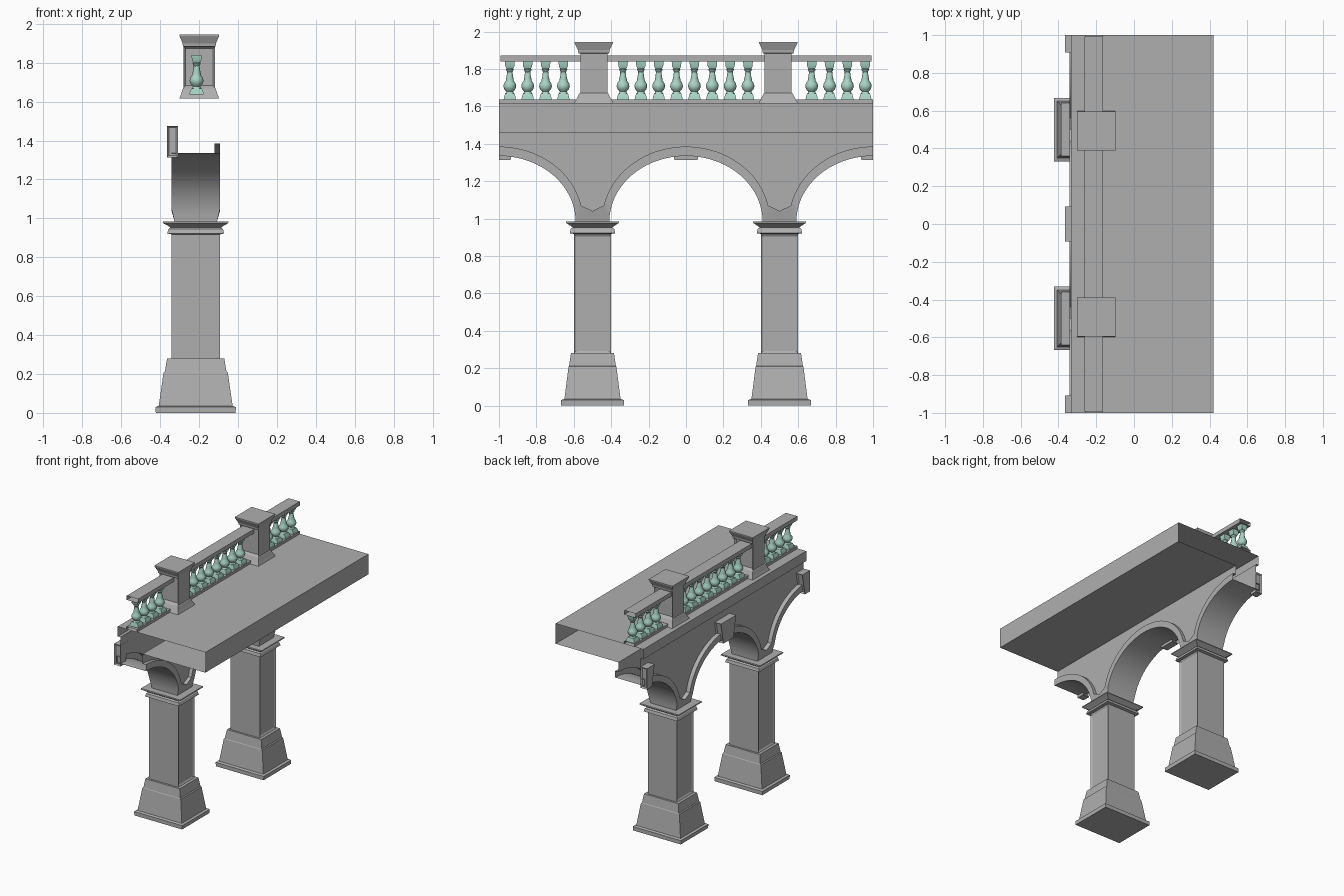
import bpy, bmesh, math

if "Cube" in bpy.data.objects:
    bpy.data.objects.remove(bpy.data.objects["Cube"])


def material(name, rgb):
    m = bpy.data.materials.new(name)
    m.diffuse_color = (*rgb, 1)
    m.use_nodes = True
    m.node_tree.nodes["Principled BSDF"].inputs["Base Color"].default_value = m.diffuse_color
    return m


stone = material("dark_stone", (.43, .43, .43))
green = material("pale_green", (.40, .66, .56))


def make_object(name, bm, mat=stone, smooth=False):
    bmesh.ops.recalc_face_normals(bm, faces=bm.faces[:])
    me = bpy.data.meshes.new(name)
    bm.to_mesh(me)
    bm.free()
    ob = bpy.data.objects.new(name, me)
    bpy.context.collection.objects.link(ob)
    me.materials.append(mat)
    if smooth:
        bpy.context.view_layer.objects.active = ob
        ob.select_set(True)
        bpy.ops.object.shade_smooth_by_angle(angle=math.radians(35))
        ob.select_set(False)
    return ob


def loft(bm, rings, closed=False, caps=False):
    """Join successive point lists with quads."""
    vs = [[bm.verts.new(p) for p in r] for r in rings]
    n = len(vs[0])
    for a, b in zip(vs, vs[1:]):
        for i in range(n if closed else n - 1):
            j = (i + 1) % n
            bm.faces.new((a[i], a[j], b[j], b[i]))
    if caps:
        bm.faces.new(vs[0])
        bm.faces.new(vs[-1])


def stack(bm, cx, cy, levels):
    """Rectangular moulding: levels are (half x, half y, z)."""
    loft(bm, [[(cx - a, cy - b, z), (cx + a, cy - b, z), (cx + a, cy + b, z), (cx - a, cy + b, z)]
              for a, b, z in levels], closed=True, caps=True)


def recess(bm, axis, min_height, margin, depth):
    """Sunken panel on the tall faces looking along the given axis."""
    bmesh.ops.recalc_face_normals(bm, faces=bm.faces[:])
    faces = [f for f in bm.faces if abs(f.normal[axis]) > 0.95
             and max(v.co.z for v in f.verts) - min(v.co.z for v in f.verts) > min_height]
    bmesh.ops.inset_individual(bm, faces=faces, thickness=margin, depth=-depth)


def strip(name, section):
    """Open-ended cross-section (x, z) running the whole length."""
    bm = bmesh.new()
    loft(bm, [[(x, y, z) for x, z in section] for y in (-1, 1)])
    return make_object(name, bm)


# Columns with flared base, panelled shaft and capital
COLUMN = [(.205, .168, 0), (.207, .168, .03), (.19, .15, .036), (.165, .128, .208),
          (.158, .125, .213), (.147, .115, .28), (.125, .10, .28), (.125, .10, .918),
          (.147, .122, .922), (.14, .116, .945), (.13, .105, .953), (.14, .116, .96),
          (.17, .142, .977), (.168, .14, .985)]
for tag, cy in (("front", -.5), ("back", .5)):
    bm = bmesh.new()
    stack(bm, -.2175, cy, COLUMN)
    recess(bm, 0, .5, .018, .008)
    make_object("column_" + tag, bm)

# Arcade: soffit, raised arch bands and spandrel walls in one loft
N = 18
half_in, half_out = [], []
for i in range(N + 1):
    k = i / N
    t, u = k * math.pi / 2, k * 1.357
    half_in.append((-.5 + .41 * math.sin(t), .983 + .352 * math.cos(t)))
    half_out.append((-.5 + .45 * math.sin(u), .985 + .40 * math.cos(u)))
half_in.append((0, .983))
half_out.append((0, 1.04))


def mirrored(pts):
    return pts + [(-y, z) for y, z in pts[-2::-1]]


bm = bmesh.new()
rings = []
for cy in (-.5, .5):
    for (yi, zi), (yo, zo) in zip(mirrored(half_in), mirrored(half_out)):
        yi, yo = yi + cy, yo + cy
        s = .016 * max(0, min(1, (1.05 - zi) / .067))
        rings.append([(-.31, yo, 1.54), (-.31, yo, zo), (-.342, yo, zo), (-.342 + s, yi, zi),
                      (-.092 - s, yi, zi), (-.092, yo, zo), (-.12, yo, zo), (-.12, yo, 1.46)])
loft(bm, rings)
bmesh.ops.remove_doubles(bm, verts=bm.verts[:], dist=1e-4)
make_object("arcade", bm, smooth=True)

# Keystones with sunken cheeks, the end ones cut in half
for tag, cy in (("front", -1), ("middle", 0), ("back", 1)):
    bm = bmesh.new()
    stack(bm, -.337, cy, [(.028, .062, 1.313), (.028, .093, 1.475)])
    for v in bm.verts:
        v.co.y = max(-1, min(1, v.co.y))
    recess(bm, 1, .08, .013, .01)
    make_object("keystone_" + tag, bm)

# Deck shell with cornice, curb under the balusters
strip("deck", [(-.31, 1.54), (-.333, 1.54), (-.333, 1.617), (.42, 1.617),
               (.42, 1.46), (-.12, 1.46)])
strip("curb", [(-.258, 1.617), (-.258, 1.637), (-.168, 1.637), (-.168, 1.617)])

# Handrail, open at its ends
bm = bmesh.new()
loft(bm, [[(x, y, z) for x, z in ((-.262, 1.84), (-.262, 1.872), (-.164, 1.872), (-.164, 1.84))]
          for y in (-.992, .992)], closed=True)
make_object("handrail", bm)

# Balustrade posts
for tag, cy in (("front", -.493), ("back", .493)):
    bm = bmesh.new()
    stack(bm, -.199, cy, [(.102, .105, 1.617), (.094, .094, 1.637), (.084, .078, 1.668),
                          (.08, .072, 1.672), (.08, .072, 1.882), (.084, .082, 1.884),
                          (.086, .084, 1.9), (.102, .103, 1.938), (.102, .103, 1.945)])
    recess(bm, 1, .15, .014, .012)
    make_object("post_" + tag, bm)

# Turned balusters on square feet
PROFILE = [(.026, 1.665), (.019, 1.679), (.03, 1.69), (.036, 1.706), (.033, 1.722),
           (.022, 1.738), (.022, 1.744), (.018, 1.76), (.015, 1.785), (.022, 1.796), (.017, 1.803)]
places = ([-.942 + .0955 * i for i in range(4)] + [-.337 + .0955 * i for i in range(8)]
          + [.672 + .0955 * i for i in range(4)])
for n, y in enumerate(places):
    bm = bmesh.new()
    stack(bm, -.213, y, [(.037, .033, 1.637), (.034, .030, 1.652), (.026, .025, 1.668)])
    loft(bm, [[(-.213 + r * math.cos(a * math.pi / 5), y + r * math.sin(a * math.pi / 5), z)
               for a in range(10)] for r, z in PROFILE], closed=True, caps=True)
    stack(bm, -.213, y, [(.018, .018, 1.802), (.024, .024, 1.814), (.026, .026, 1.84)])
    make_object("baluster_%02d" % (n + 1), bm, green, smooth=True)
